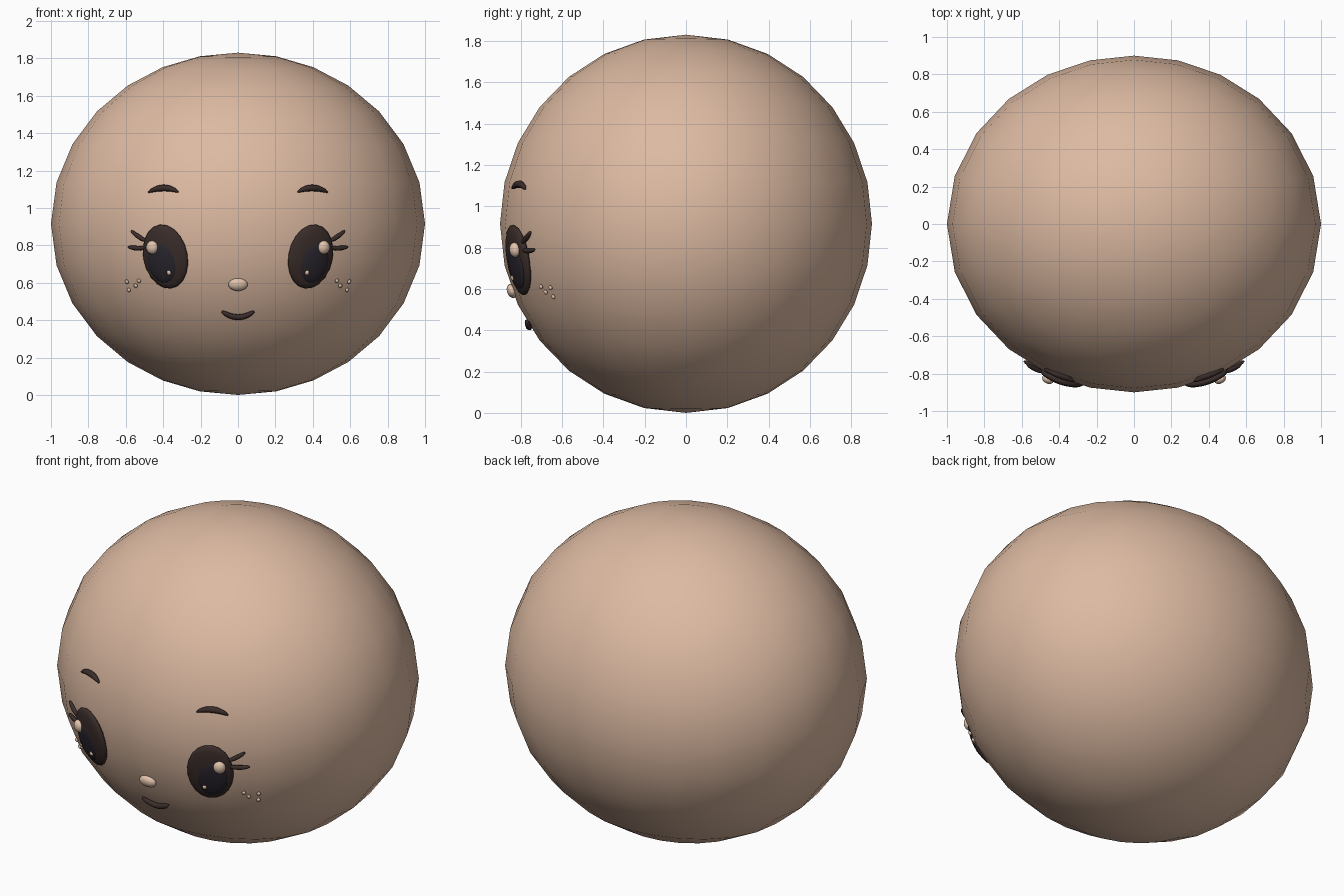
import bpy, bmesh, math
from mathutils import Vector, Matrix

if "Cube" in bpy.data.objects:
    bpy.data.objects.remove(bpy.data.objects["Cube"])

RX, RY, RZ = 1.0, 0.9, 0.915      # head semi-axes; head rests on z = 0


def material(name, rgb):
    m = bpy.data.materials.new(name)
    m.diffuse_color = (*rgb, 1)
    m.use_nodes = True
    m.node_tree.nodes["Principled BSDF"].inputs["Base Color"].default_value = m.diffuse_color
    return m


SKIN = material("skin", (0.72, 0.49, 0.36))
LIGHT = material("light_skin", (0.76, 0.55, 0.42))
BROWN = material("dark_brown", (0.042, 0.026, 0.023))
PUPIL = material("blue_black", (0.022, 0.018, 0.026))


def surf(x, z, out=0.0):
    """Point on the front of the head at x, z, and the outward normal there."""
    h = z - RZ
    y = -RY * math.sqrt(1 - (x / RX) ** 2 - (h / RZ) ** 2)
    n = Vector((x / RX ** 2, y / RY ** 2, h / RZ ** 2)).normalized()
    return Vector((x, y, z)) + n * out, n


def finish(name, bm, mat):
    bmesh.ops.recalc_face_normals(bm, faces=bm.faces)
    me = bpy.data.meshes.new(name)
    bm.to_mesh(me)
    bm.free()
    me.materials.append(mat)
    me.shade_smooth()
    ob = bpy.data.objects.new(name, me)
    bpy.context.collection.objects.link(ob)
    return ob


def blob(name, x, z, size, mat, out=0.0, roll=0.0, seg=20, rings=12):
    """Ellipsoid lying on the head; size = (width, height, depth) radii."""
    p, n = surf(x, z, out)
    side = Vector((0, 0, 1)).cross(n).normalized()
    up = n.cross(side)
    frame = Matrix((side, up, n)).transposed().to_4x4()
    mtx = (Matrix.Translation(p) @ frame @ Matrix.Rotation(roll, 4, 'Z')
           @ Matrix.Diagonal((*size, 1)))
    bm = bmesh.new()
    bmesh.ops.create_uvsphere(bm, u_segments=seg, v_segments=rings, radius=1, matrix=mtx)
    return finish(name, bm, mat)


def stroke(name, a, b, bulge, radius, tip, mat, out=0.004, steps=10, sides=8):
    """Rounded, tapered tube following the head from a to b, arched by bulge in z."""
    pts = []
    for i in range(steps + 1):
        t = i / steps
        x = a[0] + (b[0] - a[0]) * t
        z = a[1] + (b[1] - a[1]) * t + bulge * 4 * t * (1 - t)
        p, n = surf(x, z, out)
        taper = tip + (1 - tip) * math.sin(math.pi * t)
        cap = 0.55 if i in (0, steps) else 1
        pts.append((p, n, radius * taper * cap))
    bm = bmesh.new()
    loops = []
    for i, (p, n, r) in enumerate(pts):
        tan = (pts[min(i + 1, steps)][0] - pts[max(i - 1, 0)][0]).normalized()
        w = tan.cross(n).normalized()
        loops.append([bm.verts.new(p + (w * math.cos(k) + n * math.sin(k)) * r)
                      for k in (2 * math.pi * j / sides for j in range(sides))])
    for l0, l1 in zip(loops, loops[1:]):
        for j in range(sides):
            k = (j + 1) % sides
            bm.faces.new((l0[j], l0[k], l1[k], l1[j]))
    bm.faces.new(loops[0])
    bm.faces.new(loops[-1])
    return finish(name, bm, mat)


# Head: sphere whose vertices are pushed radially onto the ellipsoid
bm = bmesh.new()
bmesh.ops.create_uvsphere(bm, u_segments=24, v_segments=14, radius=1)
for v in bm.verts:
    d = v.co.normalized()
    v.co = d / math.sqrt((d.x / RX) ** 2 + (d.y / RY) ** 2 + (d.z / RZ) ** 2)
    v.co.z += RZ
finish("head", bm, SKIN)

# Nose and mouth on the centre line
blob("nose", 0, 0.59, (0.052, 0.035, 0.025), LIGHT, out=0.0)
stroke("mouth", (-0.085, 0.448), (0.085, 0.448), -0.03, 0.016, 0.7, BROWN)

# Paired face parts
FRECKLES = [(0.53, 0.61), (0.547, 0.584), (0.584, 0.561), (0.595, 0.605)]
for s, tag in ((-1, "left"), (1, "right")):
    blob(f"{tag}_eye", s * 0.388, 0.74, (0.128, 0.175, 0.034), BROWN, roll=-s * 0.10)
    blob(f"{tag}_pupil", s * 0.398, 0.712, (0.084, 0.112, 0.022), PUPIL,
         out=0.02, roll=-s * 0.15)
    blob(f"{tag}_eye_highlight", s * 0.445, 0.793, (0.034, 0.037, 0.026), LIGHT,
         out=0.034, seg=14, rings=8)
    blob(f"{tag}_eye_glint", s * 0.357, 0.664, (0.012, 0.014, 0.01), LIGHT,
         out=0.038, seg=10, rings=6)
    stroke(f"{tag}_upper_lash", (s * 0.485, 0.825), (s * 0.565, 0.878), -0.005,
           0.013, 0.6, BROWN, out=0.012)
    stroke(f"{tag}_lower_lash", (s * 0.485, 0.79), (s * 0.582, 0.793), -0.005,
           0.013, 0.6, BROWN, out=0.012)
    stroke(f"{tag}_eyebrow", (s * 0.318, 1.085), (s * 0.478, 1.083), 0.022,
           0.018, 0.4, BROWN)
    for i, (x, z) in enumerate(FRECKLES):
        blob(f"{tag}_freckle_{i + 1}", s * x, z, (0.012, 0.012, 0.008), LIGHT,
             seg=8, rings=6)
